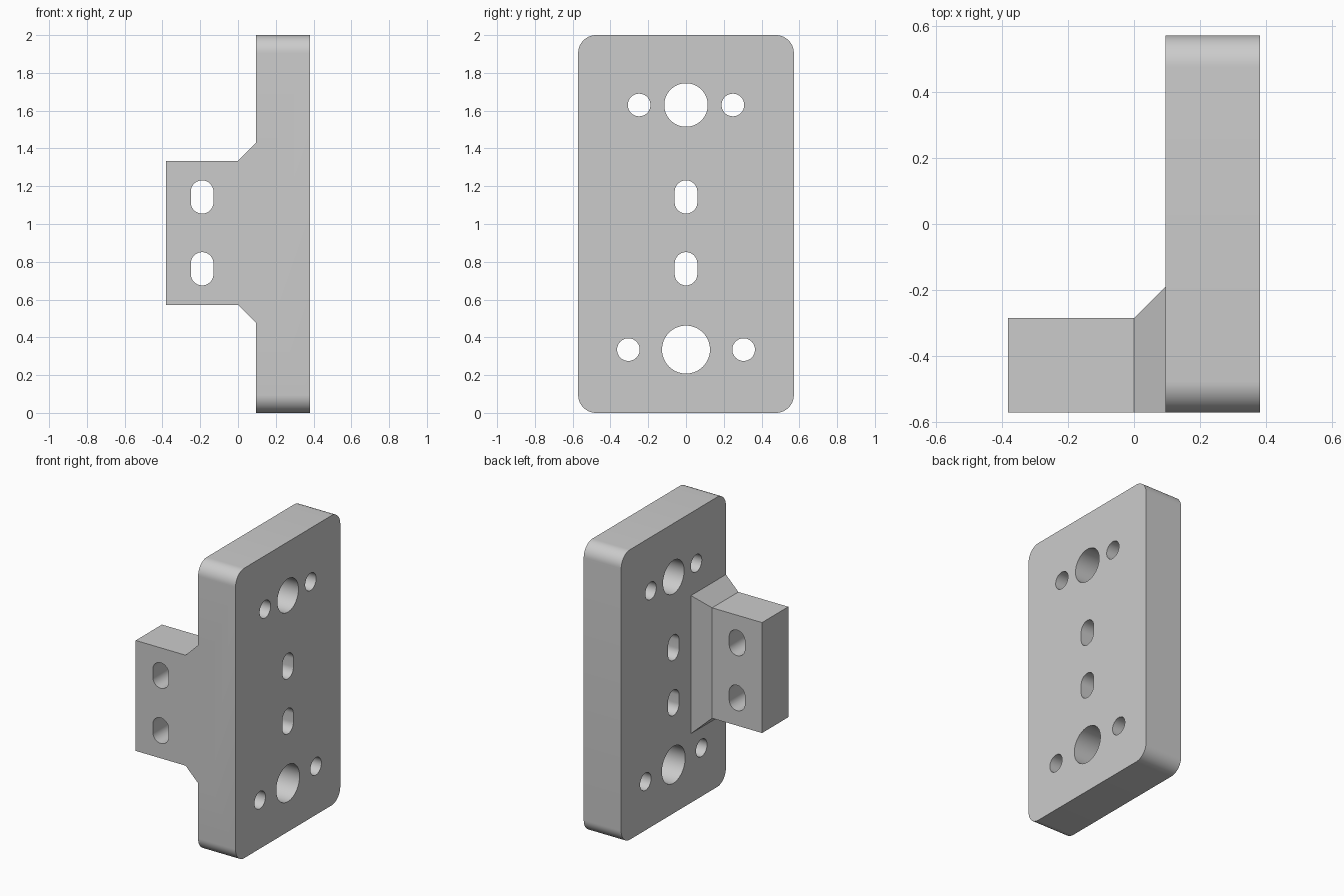
import bpy, bmesh
from math import sin, cos, pi
from mathutils import Vector

cube = bpy.data.objects.get("Cube")
if cube:
    bpy.data.objects.remove(cube, do_unlink=True)

grey = bpy.data.materials.new("machined grey")
grey.use_nodes = True
COLOUR = (0.6, 0.6, 0.6, 1)
grey.diffuse_color = COLOUR
grey.node_tree.nodes["Principled BSDF"].inputs["Base Color"].default_value = COLOUR

FRONT = -0.571             # flush front side
PLATE_IN, PLATE_OUT = 0.095, 0.381
MID = 0.953                # height of the tab and slot centre


def loft(name, rings):
    """Closed solid through matching rings of points."""
    bm = bmesh.new()
    loops = [[bm.verts.new(p) for p in ring] for ring in rings]
    n = len(loops[0])
    for a, b in zip(loops, loops[1:]):
        for i in range(n):
            j = (i + 1) % n
            bm.faces.new((a[i], a[j], b[j], b[i]))
    bm.faces.new(loops[0])
    bm.faces.new(loops[-1])
    bmesh.ops.recalc_face_normals(bm, faces=bm.faces)
    mesh = bpy.data.meshes.new(name)
    bm.to_mesh(mesh)
    bm.free()
    mesh.materials.append(grey)
    obj = bpy.data.objects.new(name, mesh)
    bpy.context.collection.objects.link(obj)
    return obj


def rounded(half_w, half_h, r, steps):
    """Rounded rectangle outline; becomes a circle or slot at the limits."""
    pts = []
    corners = ((1, 1), (-1, 1), (-1, -1), (1, -1))
    for k, (sx, sy) in enumerate(corners):
        for i in range(steps + 1):
            a = (k + i / steps) * pi / 2
            p = Vector((sx * (half_w - r) + r * cos(a), sy * (half_h - r) + r * sin(a)))
            if not pts or (p - pts[-1]).length > 1e-5:
                pts.append(p)
    if (pts[0] - pts[-1]).length < 1e-5:
        pts.pop()
    return pts


def along_x(name, outline, y, z, x0, x1):
    return loft(name, [[(x, y + p.x, z + p.y) for p in outline] for x in (x0, x1)])


def along_y(name, outline, x, z, y0, y1):
    return loft(name, [[(x + p.x, y, z + p.y) for p in outline] for y in (y0, y1)])


def combine(target, other, operation):
    mod = target.modifiers.new(operation.lower(), "BOOLEAN")
    mod.operation, mod.object, mod.solver = operation, other, "EXACT"
    bpy.context.view_layer.objects.active = target
    bpy.ops.object.modifier_apply(modifier=mod.name)
    bpy.data.objects.remove(other, do_unlink=True)


# Upright plate with rounded corners
bracket = along_x("mounting_bracket", rounded(0.571, 1, 0.095, 12), 0, 1, PLATE_IN, PLATE_OUT)

# Side tab that flares out where it meets the plate
tab_rings = []
for x, back, half in ((-0.381, -0.285, 0.381), (0, -0.285, 0.381),
                      (PLATE_IN, -0.19, 0.476), (0.2, -0.19, 0.476)):
    tab_rings.append([(x, FRONT, MID - half), (x, back, MID - half),
                      (x, back, MID + half), (x, FRONT, MID + half)])
combine(bracket, loft("side_tab", tab_rings), "UNION")

# Round holes: a large one with a small one on each side, at both ends
small = rounded(0.06, 0.06, 0.06, 10)
for z, radius, offset in ((1.63, 0.115, 0.248), (0.335, 0.127, 0.305)):
    big = rounded(radius, radius, radius, 16)
    for y, outline in ((0, big), (-offset, small), (offset, small)):
        combine(bracket, along_x("hole_cutter", outline, y, z, 0, 0.5), "DIFFERENCE")

# Slots through the plate and through the tab
slot = rounded(0.06, 0.088, 0.06, 10)
for z in (MID - 0.19, MID + 0.19):
    combine(bracket, along_x("slot_cutter", slot, 0, z, 0, 0.5), "DIFFERENCE")
    combine(bracket, along_y("slot_cutter", slot, -0.19, z, -0.7, -0.2), "DIFFERENCE")

bpy.ops.object.select_all(action="DESELECT")
bracket.select_set(True)
bpy.context.view_layer.objects.active = bracket
bpy.ops.object.shade_smooth_by_angle(angle=pi / 6)
